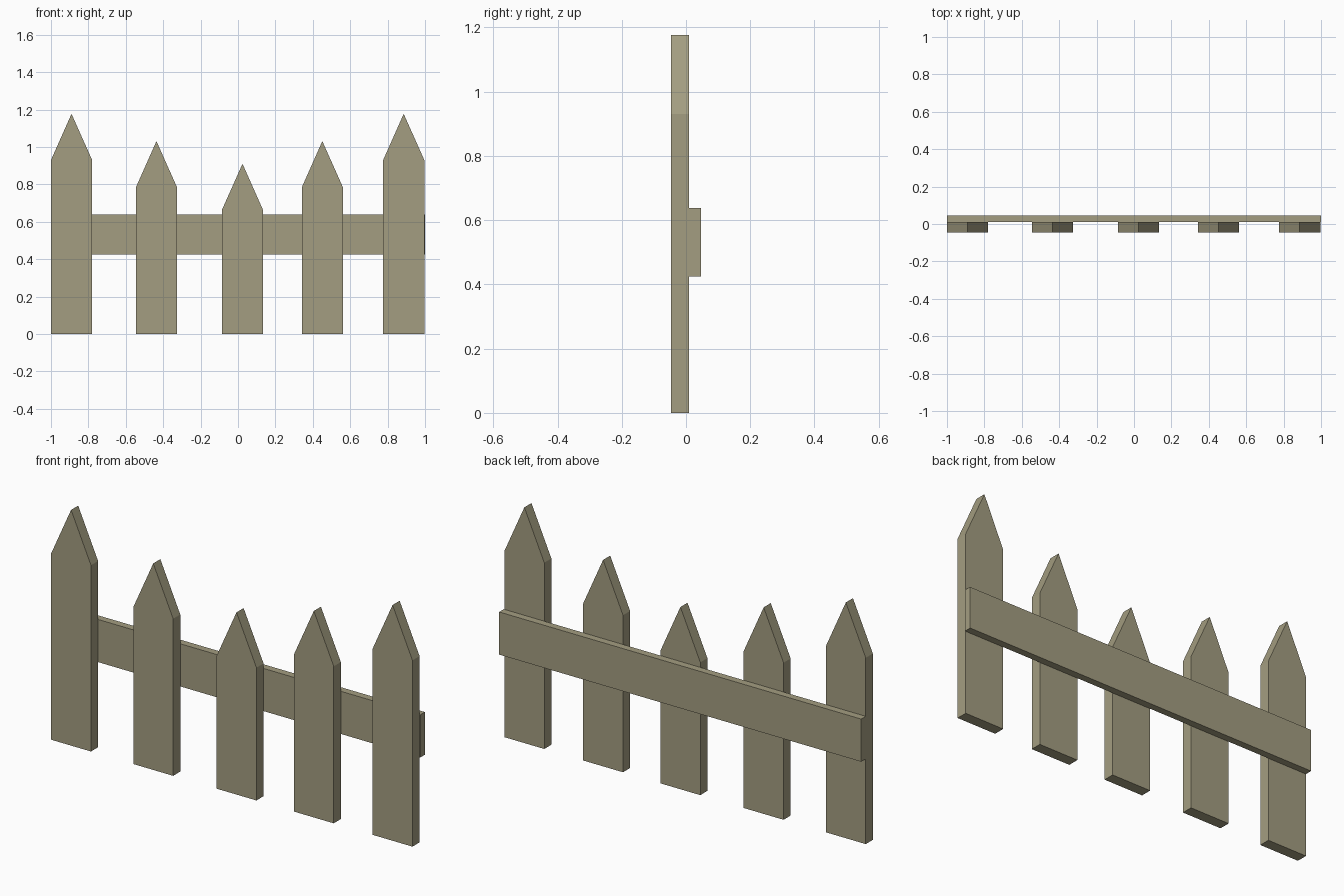
import bpy
import bmesh

if "Cube" in bpy.data.objects:
    bpy.data.objects.remove(bpy.data.objects["Cube"])

wood = bpy.data.materials.new("weathered_wood")
wood.diffuse_color = (0.37, 0.34, 0.22, 1.0)
wood.use_nodes = True
wood.node_tree.nodes["Principled BSDF"].inputs["Base Color"].default_value = wood.diffuse_color


def extruded_profile(name, profile, y_front, y_back):
    """Extrude a flat x/z outline from y_front to y_back."""
    bm = bmesh.new()
    face = bm.faces.new([bm.verts.new((x, y_front, z)) for x, z in profile])
    result = bmesh.ops.extrude_face_region(bm, geom=[face], use_keep_orig=True)
    moved = [g for g in result["geom"] if isinstance(g, bmesh.types.BMVert)]
    bmesh.ops.translate(bm, verts=moved, vec=(0, y_back - y_front, 0))
    bmesh.ops.recalc_face_normals(bm, faces=bm.faces)
    mesh = bpy.data.meshes.new(name)
    bm.to_mesh(mesh)
    bm.free()
    mesh.materials.append(wood)
    obj = bpy.data.objects.new(name, mesh)
    bpy.context.collection.objects.link(obj)
    return obj


FRONT, JOINT, BACK = -0.046, 0.010, 0.046
HALF_WIDTH = 0.11
POINT_HEIGHT = 0.247

# Pointed pickets: centre x and tip height, dipping towards the middle
pickets = [(-0.89, 1.177), (-0.436, 1.031), (0.024, 0.91),
           (0.451, 1.031), (0.886, 1.177)]
for i, (cx, tip) in enumerate(pickets, 1):
    shoulder = tip - POINT_HEIGHT
    left, right = cx - HALF_WIDTH, cx + HALF_WIDTH
    extruded_profile(f"picket_{i}",
                     [(left, 0), (right, 0), (right, shoulder),
                      (cx, tip), (left, shoulder)], FRONT, JOINT)

# Horizontal rail along the back
extruded_profile("back_rail",
                 [(-1, 0.425), (1, 0.425), (1, 0.638), (-1, 0.638)],
                 JOINT, BACK)
